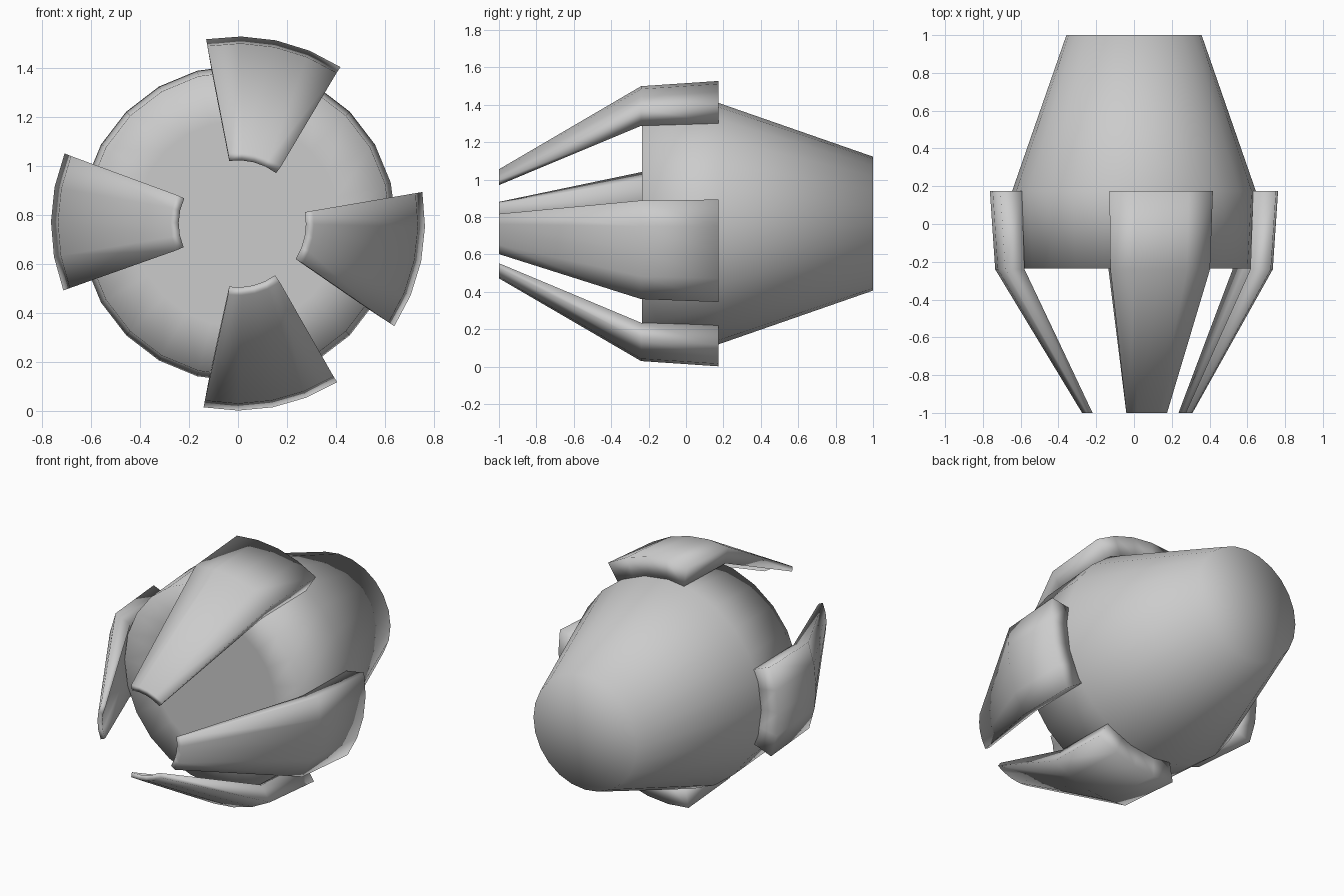
import bpy, bmesh
from math import sin, cos, radians, pi

if "Cube" in bpy.data.objects:
    bpy.data.objects.remove(bpy.data.objects["Cube"])

CZ = 0.765  # height of the central axis, which runs along y


def polar(r, a, y):
    return (r * cos(a), y, CZ + r * sin(a))


def finish(name, bm):
    bmesh.ops.recalc_face_normals(bm, faces=bm.faces)
    for f in bm.faces:
        f.smooth = True
    me = bpy.data.meshes.new(name)
    bm.to_mesh(me)
    bm.free()
    ob = bpy.data.objects.new(name, me)
    bpy.context.collection.objects.link(ob)
    return ob


def bridge(bm, a, b):
    n = len(a)
    for i in range(n):
        bm.faces.new((a[i], a[(i + 1) % n], b[(i + 1) % n], b[i]))


def lathe(name, profile, n):
    bm = bmesh.new()
    rings = [[bm.verts.new(polar(r, 2 * pi * i / n, y)) for i in range(n)]
             for y, r in profile]
    for a, b in zip(rings, rings[1:]):
        bridge(bm, a, b)
    # close both ends with a fan
    for ring, y in ((rings[0], profile[0][0]), (rings[-1], profile[-1][0])):
        c = bm.verts.new((0, y, CZ))
        for i in range(n):
            bm.faces.new((ring[i], ring[(i + 1) % n], c))
    return finish(name, bm)


def claw(name, base, tip, tip_r, segs=4):
    # stations along the axis: y, inner radius, outer radius, angle range
    stations = [(0.175, 0.64, 0.763, base),
                (-0.24, 0.625, 0.735, base),
                (-1.0, tip_r, tip_r + 0.033, tip)]
    bm = bmesh.new()
    rings = []
    for y, ri, ro, (a0, a1) in stations:
        ang = [radians(a0 + (a1 - a0) * i / segs) for i in range(segs + 1)]
        pts = [polar(ro, a, y) for a in ang] + [polar(ri, a, y) for a in reversed(ang)]
        rings.append([bm.verts.new(p) for p in pts])
    for a, b in zip(rings, rings[1:]):
        bridge(bm, a, b)
    # quad strips close the back and the tip
    last = 2 * segs + 1
    for ring in (rings[0], rings[-1]):
        for i in range(segs):
            bm.faces.new((ring[i], ring[i + 1], ring[last - i - 1], ring[last - i]))
    return finish(name, bm)


# Tapered body: flat front disc, short drum, long cone to the back
lathe("body", [(-0.235, 0.42), (-0.235, 0.622), (0.175, 0.645), (1.0, 0.358)], 24)

# Four gripping claws around the drum
claw("top_claw", (56.8, 99.8), (53, 98), 0.258)
claw("left_claw", (158, 201), (155, 203.5), 0.242)
claw("bottom_claw", (259.4, 302), (262, 305.5), 0.26)
claw("right_claw", (-33.3, 9.7), (-31.7, 9.7), 0.277)
